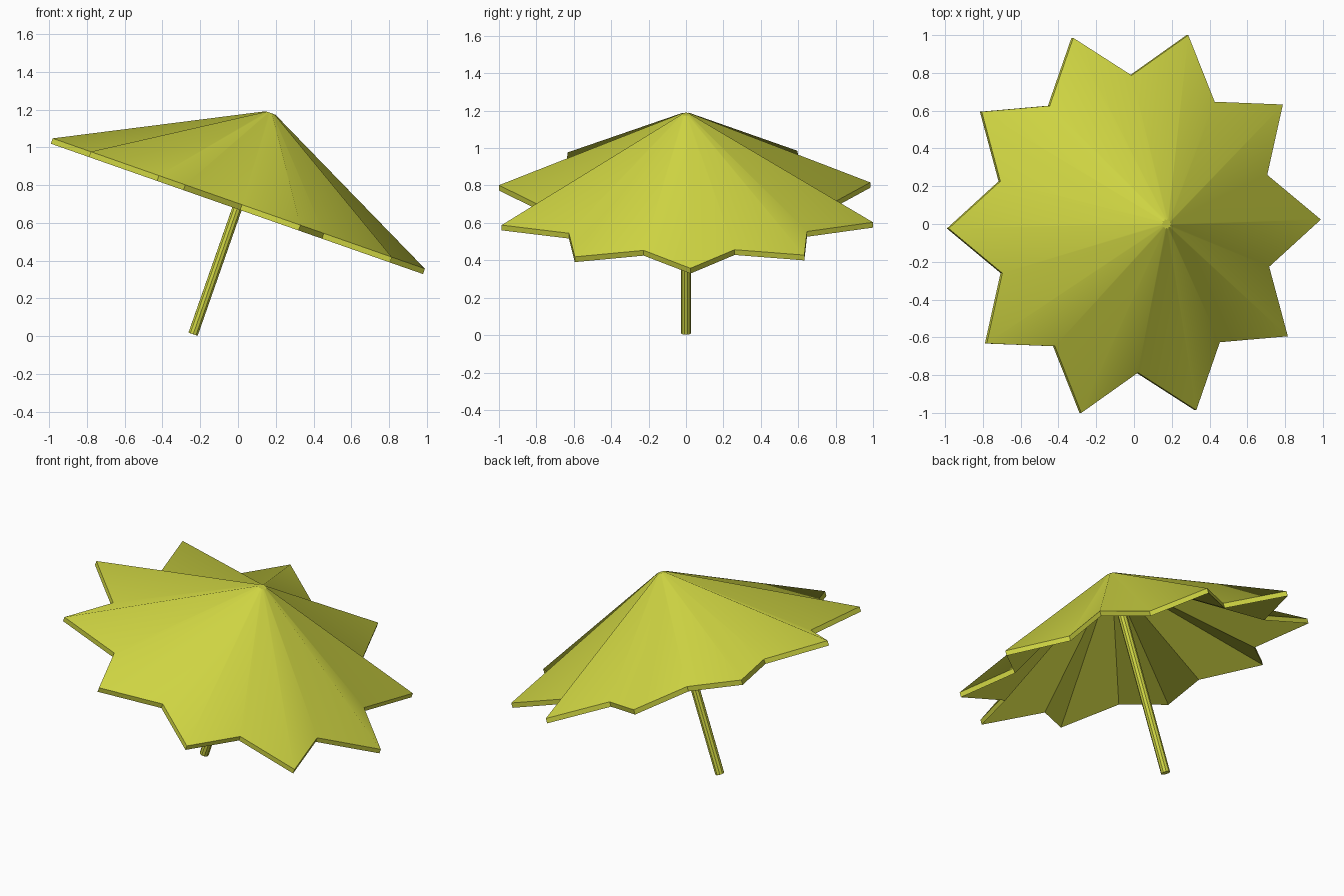
import bpy
import bmesh
from math import cos, sin, pi, radians
from mathutils import Matrix

if "Cube" in bpy.data.objects:
    bpy.data.objects.remove(bpy.data.objects["Cube"], do_unlink=True)

POINTS = 10
TIP, VALLEY = 1.044, 0.787
THICKNESS = 0.03
RIM_Z, APEX_Z, FOOT_Z = 0.013, 0.521, -0.72

# Whole parasol leans toward +x about the centre of the rim
LEAN = (Matrix.Translation((0, 0, 0.69)) @ Matrix.Rotation(radians(19.3), 4, "Y")
        @ Matrix.Rotation(radians(1.3), 4, "Z"))

yellow = bpy.data.materials.new("olive yellow")
colour = (0.62, 0.66, 0.055, 1)
yellow.diffuse_color = colour
yellow.use_nodes = True
yellow.node_tree.nodes["Principled BSDF"].inputs["Base Color"].default_value = colour


def finish(bm, name):
    bmesh.ops.recalc_face_normals(bm, faces=bm.faces)
    mesh = bpy.data.meshes.new(name)
    bm.to_mesh(mesh)
    bm.free()
    mesh.materials.append(yellow)
    obj = bpy.data.objects.new(name, mesh)
    obj.matrix_world = LEAN
    bpy.context.collection.objects.link(obj)
    return obj


def star_ring(bm, scale, z):
    ring = []
    for i in range(2 * POINTS):
        r = scale * (VALLEY if i % 2 else TIP)
        a = pi * i / POINTS
        ring.append(bm.verts.new((r * cos(a), r * sin(a), z)))
    return ring


def bridge(bm, a, b):
    n = len(a)
    return [bm.faces.new((a[i], a[(i + 1) % n], b[(i + 1) % n], b[i])) for i in range(n)]


# Pleated star canopy: smooth top, thin rim wall, creased underside
bm = bmesh.new()
cap = star_ring(bm, 0.026, APEX_Z)
rim_top = star_ring(bm, 1, RIM_Z)
rim_low = star_ring(bm, 1, RIM_Z - THICKNESS)
under = star_ring(bm, 0.026, APEX_Z - THICKNESS)
bm.faces.new(cap)
bm.faces.new(under)
for face in bridge(bm, cap, rim_top):
    face.smooth = True
bridge(bm, rim_top, rim_low)
bridge(bm, rim_low, under)
finish(bm, "canopy")

# Pole from the ground up into the canopy
bm = bmesh.new()
top_z = APEX_Z - THICKNESS / 2
bmesh.ops.create_cone(bm, cap_ends=True, segments=10, radius1=0.027, radius2=0.027,
                      depth=top_z - FOOT_Z,
                      matrix=Matrix.Translation((0, 0, (top_z + FOOT_Z) / 2)))
finish(bm, "pole")
